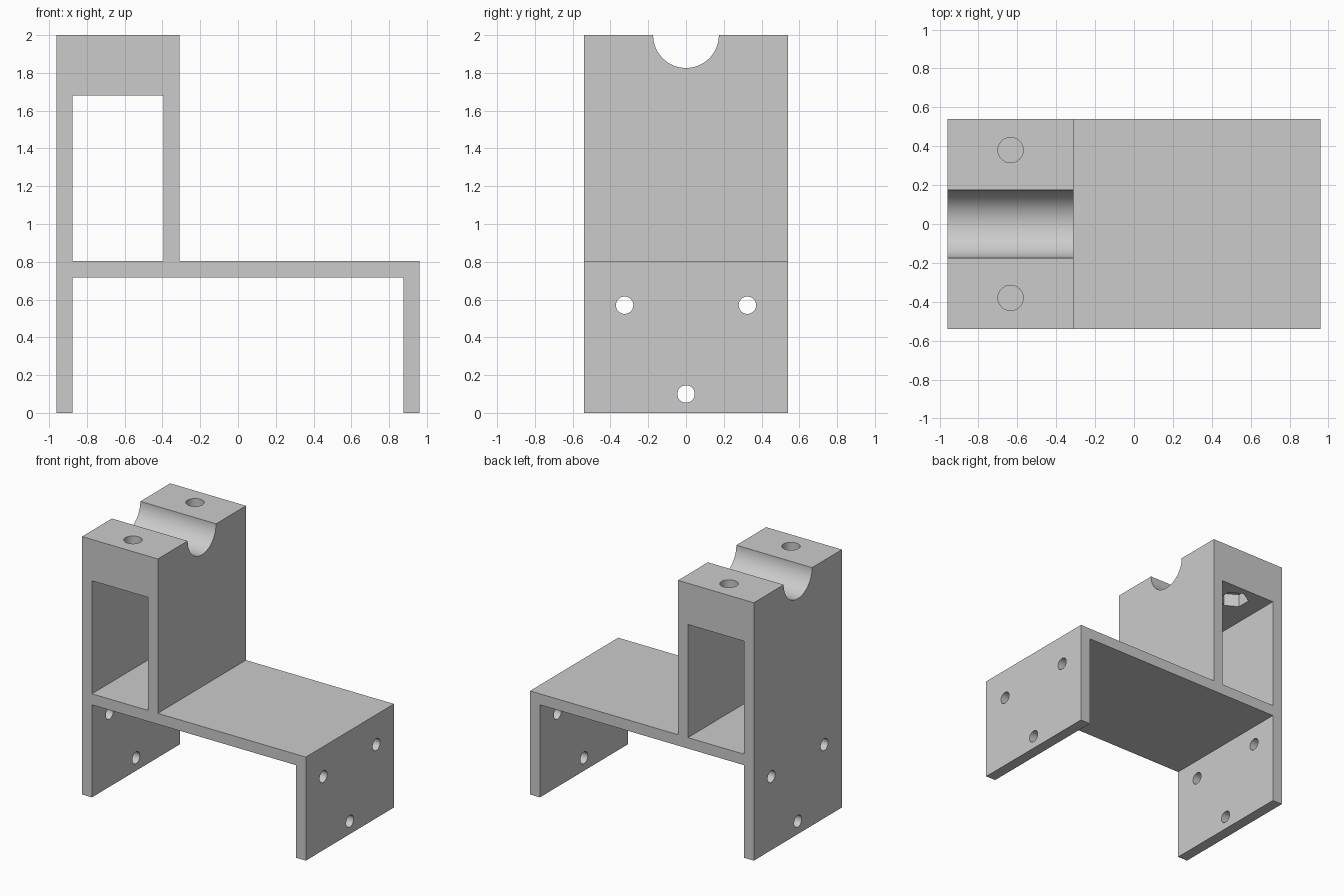
import bpy, bmesh, math
from mathutils import Matrix

cube = bpy.data.objects.get("Cube")
if cube:
    bpy.data.objects.remove(cube, do_unlink=True)

grey = bpy.data.materials.new("plain grey")
grey.use_nodes = True
colour = (0.6, 0.6, 0.6, 1)
grey.diffuse_color = colour
grey.node_tree.nodes["Principled BSDF"].inputs["Base Color"].default_value = colour

HALF_X, HALF_Y, WALL = 0.96, 0.54, 0.085
DECK, TOWER_X, TOP = 0.803, -0.31, 2.0
CEILING = 1.68


def make_object(name, bm):
    bmesh.ops.recalc_face_normals(bm, faces=bm.faces[:])
    mesh = bpy.data.meshes.new(name)
    bm.to_mesh(mesh)
    bm.free()
    mesh.materials.append(grey)
    obj = bpy.data.objects.new(name, mesh)
    bpy.context.collection.objects.link(obj)
    return obj


def extrude_profile(name, points, half_depth):
    """Extrude an x-z outline along y."""
    bm = bmesh.new()
    face = bm.faces.new([bm.verts.new((x, -half_depth, z)) for x, z in points])
    result = bmesh.ops.extrude_face_region(bm, geom=[face])
    verts = [v for v in result["geom"] if isinstance(v, bmesh.types.BMVert)]
    bmesh.ops.translate(bm, verts=verts, vec=(0, 2 * half_depth, 0))
    return make_object(name, bm)


def rod(name, centre, radius, length, axis="Z", sides=48):
    """Prism along z or x; its first corner points along y."""
    bm = bmesh.new()
    turn = Matrix.Rotation(math.pi / 2, 4, "Y") if axis == "X" else Matrix.Identity(4)
    bmesh.ops.create_cone(bm, cap_ends=True, segments=sides, radius1=radius,
                          radius2=radius, depth=length,
                          matrix=Matrix.Translation(centre) @ turn)
    return make_object(name, bm)


# Bracket body: two legs, a deck and the tower
inner = HALF_X - WALL
bracket = extrude_profile("bracket", [
    (-HALF_X, 0), (-inner, 0), (-inner, DECK - WALL), (inner, DECK - WALL),
    (inner, 0), (HALF_X, 0), (HALF_X, DECK), (TOWER_X, DECK),
    (TOWER_X, TOP), (-HALF_X, TOP)], HALF_Y)

# Window through the tower and cradle groove across its top
window_right = TOWER_X - WALL
cutters = [
    extrude_profile("window_cutter", [
        (-inner, DECK), (window_right, DECK),
        (window_right, CEILING), (-inner, CEILING)], HALF_Y + 0.1),
    rod("groove_cutter", ((TOWER_X - HALF_X) / 2, 0, TOP), 0.174, 1.0, "X", 96),
]

# Clamp bolt holes with hexagonal nut pockets underneath
bolt_x = (TOWER_X - HALF_X) / 2
for y in (-0.38, 0.38):
    cutters.append(rod("bolt_cutter", (bolt_x, y, 1.85), 0.065, 0.5))
    cutters.append(rod("nut_cutter", (bolt_x, y, CEILING), 0.11, 0.2, sides=6))

# Mounting holes through both legs
for y, z in ((-0.325, 0.57), (0.325, 0.57), (0, 0.1)):
    cutters.append(rod("mount_cutter", (0, y, z), 0.046, 2.4, "X"))

# Cut, then remove the cutters
bpy.context.view_layer.objects.active = bracket
bracket.select_set(True)
for cutter in cutters:
    mod = bracket.modifiers.new("cut", "BOOLEAN")
    mod.operation = "DIFFERENCE"
    mod.solver = "EXACT"
    mod.object = cutter
    bpy.ops.object.modifier_apply(modifier=mod.name)
    bpy.data.objects.remove(cutter, do_unlink=True)
bpy.ops.object.shade_smooth_by_angle(angle=math.radians(30))
